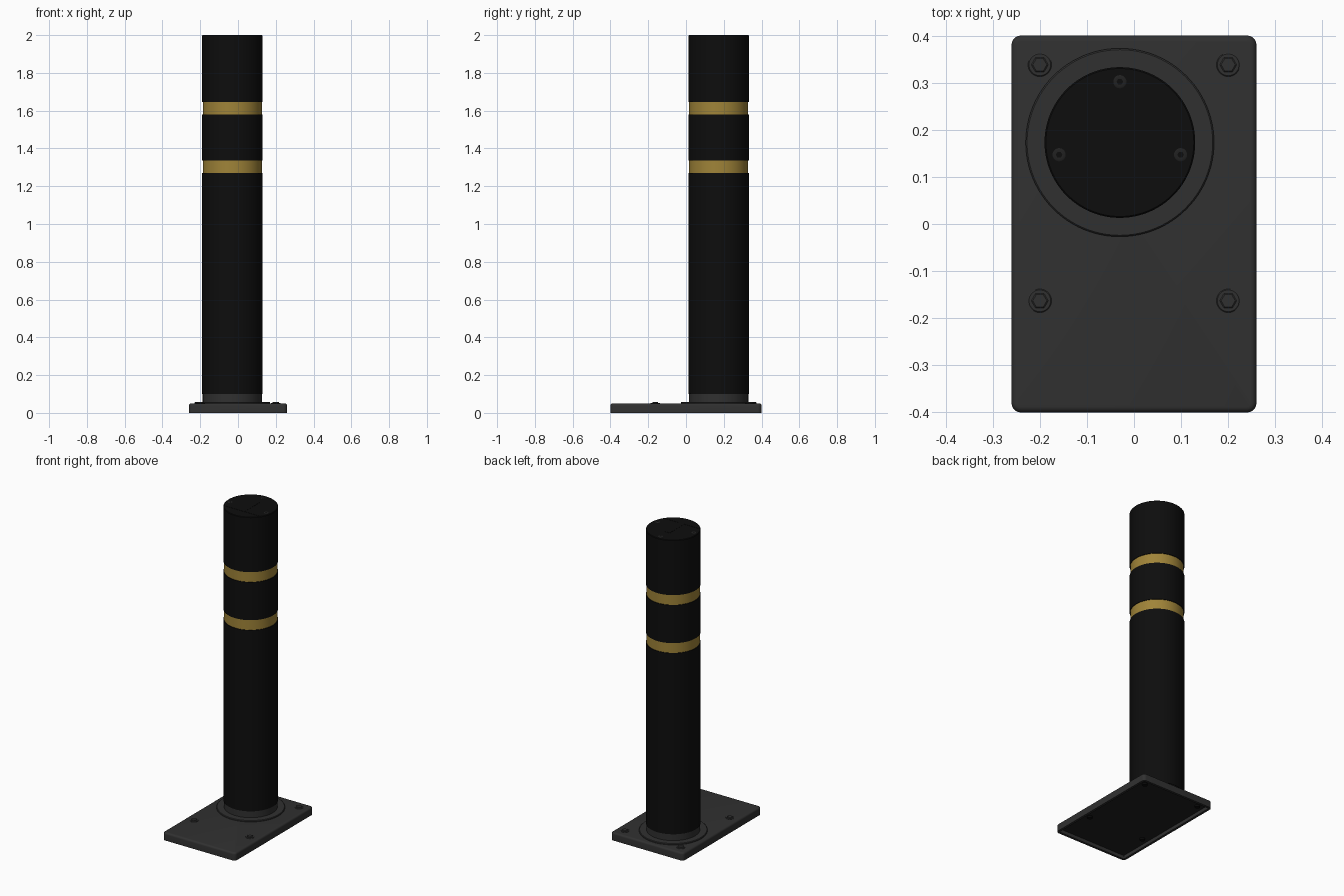
import bpy, bmesh, math
from mathutils import Matrix

if "Cube" in bpy.data.objects:
    bpy.data.objects.remove(bpy.data.objects["Cube"])

PX, PY, R = -0.03, 0.173, 0.16      # post axis and radius
TOP = 2.0


def material(name, r, g, b):
    m = bpy.data.materials.new(name)
    m.use_nodes = True
    m.diffuse_color = (r, g, b, 1)
    m.node_tree.nodes["Principled BSDF"].inputs["Base Color"].default_value = (r, g, b, 1)
    return m


black = material("black", 0.004, 0.004, 0.004)
grey = material("dark grey", 0.03, 0.03, 0.03)
dark = material("steel black", 0.015, 0.015, 0.015)
gold = material("gold", 0.35, 0.23, 0.04)


def finish(name, bm, mats):
    bmesh.ops.recalc_face_normals(bm, faces=bm.faces)
    mesh = bpy.data.meshes.new(name)
    bm.to_mesh(mesh)
    bm.free()
    ob = bpy.data.objects.new(name, mesh)
    bpy.context.collection.objects.link(ob)
    for m in mats:
        mesh.materials.append(m)
    bpy.ops.object.select_all(action='DESELECT')
    ob.select_set(True)
    bpy.context.view_layer.objects.active = ob
    bpy.ops.object.shade_smooth_by_angle(angle=math.radians(35))
    return ob


def lathe(name, x, y, profile, mats, sides=96):
    """Spin an (r, z) profile about a vertical axis and cap the open ends."""
    bm = bmesh.new()
    rings = []
    for r, z in profile:
        rings.append([bm.verts.new((x + r * math.cos(a), y + r * math.sin(a), z))
                      for a in (2 * math.pi * i / sides for i in range(sides))])
    for a, b in zip(rings, rings[1:]):
        for i in range(sides):
            j = (i + 1) % sides
            bm.faces.new((a[i], a[j], b[j], b[i]))
    bm.faces.new(rings[0])
    bm.faces.new(rings[-1])
    return finish(name, bm, mats)


def box(name, centre, size, mat):
    bm = bmesh.new()
    bmesh.ops.create_cube(bm, size=1, matrix=Matrix.Translation(centre) @ Matrix.Diagonal((*size, 1)))
    return finish(name, bm, [mat])


# Base plate: rounded corners, softened top edge, shallow recess underneath
bm = bmesh.new()
bmesh.ops.create_cube(bm, size=1, matrix=Matrix.Translation((0, 0, 0.025)) @ Matrix.Diagonal((0.52, 0.8, 0.05, 1)))
corners = [e for e in bm.edges if abs(e.verts[0].co.z - e.verts[1].co.z) > 0.01]
bmesh.ops.bevel(bm, geom=corners, offset=0.02, segments=6, profile=0.5, affect='EDGES')
rim = [e for e in bm.edges if all(v.co.z > 0.049 for v in e.verts)]
bmesh.ops.bevel(bm, geom=rim, offset=0.012, segments=4, profile=0.5, affect='EDGES')
bm.normal_update()
under = min(bm.faces, key=lambda f: f.calc_center_median().z)
bmesh.ops.inset_region(bm, faces=[under], thickness=0.015)
bmesh.ops.inset_region(bm, faces=[under], thickness=0.0005, depth=-0.022)
under.material_index = 1
finish("base_plate", bm, [grey, dark])

# Flange and collar around the foot of the post
lathe("base_flange", PX, PY, [(0.2, 0.045), (0.2, 0.055), (0.197, 0.058), (0.163, 0.058)], [grey])
lathe("foot_collar", PX, PY, [(0.157, 0.05), (0.157, 0.1)], [grey])

# Post with two grooves for the bands
bands = [(1.27, 1.335), (1.58, 1.645)]
outline = [(R, 0.1)]
for low, high in bands:
    outline += [(R, low), (R - 0.004, low), (R - 0.004, high), (R, high)]
outline += [(R, TOP - 0.003), (R - 0.003, TOP)]
post = lathe("post", PX, PY, outline, [black, gold])
for f in post.data.polygons:
    if abs(f.normal.z) < 0.5 and any(lo < f.center.z < hi for lo, hi in bands):
        f.material_index = 1

# Plate bolts: washer, hex head and the shank end underneath
for side, x in (("right", -0.2), ("left", 0.2)):
    for end, y in (("front", -0.163), ("back", 0.338)):
        tag = end + "_" + side
        lathe("washer_" + tag, x, y, [(0.025, 0.045), (0.025, 0.0515), (0.023, 0.053)], [grey], 32)
        lathe("bolt_head_" + tag, x, y,
              [(0.018, 0.05), (0.018, 0.056), (0.015, 0.058)], [grey], 6)
        lathe("bolt_end_" + tag, x, y, [(0.016, 0.012), (0.016, 0.03)], [black], 24)

# Cap screws with a hexagonal socket
for i, (x, y) in enumerate([(PX, 0.302), (PX - 0.129, 0.147), (PX + 0.129, 0.147)]):
    lathe("cap_screw_%d" % (i + 1), x, y,
          [(0.014, TOP - 0.005), (0.014, TOP), (0.012, TOP + 0.001), (0.008, TOP + 0.001)], [dark], 32)
    lathe("cap_socket_%d" % (i + 1), x, y,
          [(0.007, TOP), (0.007, TOP + 0.0015)], [black], 6)

# Lock cover and seam on the cap
box("lock_cover", (PX, 0.16, TOP), (0.036, 0.15, 0.002), black)
box("cap_seam", (PX, 0.085, TOP), (0.26, 0.003, 0.002), black)
